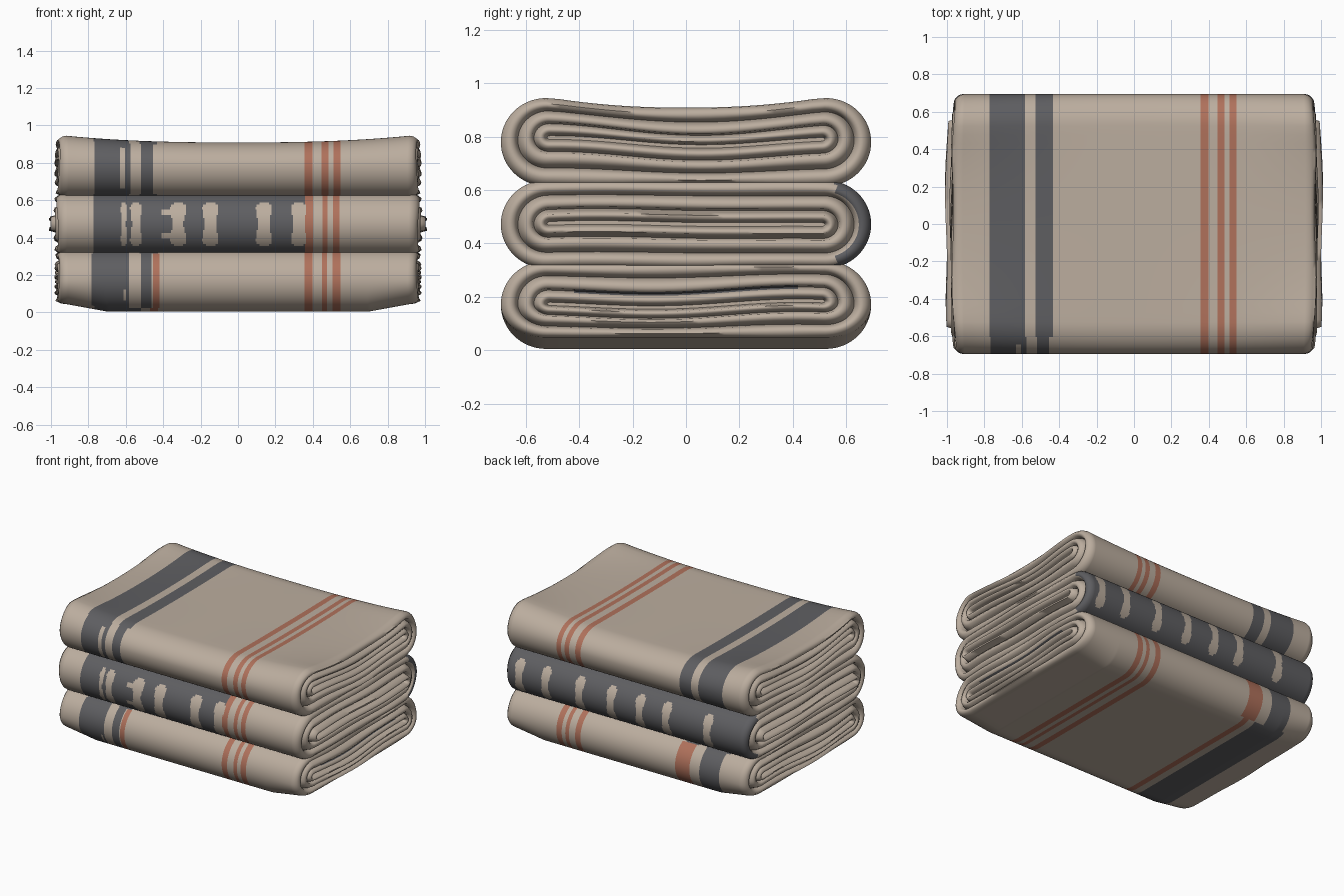
import bpy, bmesh, math

if "Cube" in bpy.data.objects:
    bpy.data.objects.remove(bpy.data.objects["Cube"])

def mat(name, rgb):
    m = bpy.data.materials.new(name)
    m.diffuse_color = (*rgb, 1)
    m.use_nodes = True
    m.node_tree.nodes["Principled BSDF"].inputs["Base Color"].default_value = m.diffuse_color
    return m

MATS = [mat("beige cloth", (0.50, 0.42, 0.345)),
        mat("dark grey stripe", (0.112, 0.112, 0.12)),
        mat("rust stripe", (0.43, 0.165, 0.105))]
BEIGE, DARK, RUST = 0, 1, 2

HALF_W, HALF_H, END_R = 0.694, 0.165, 0.17
CENTRES = [0.17, 0.472, 0.78]
ENDS = [0.98, 0.985, 0.978]
NAMES = ["bottom_towel", "middle_towel", "top_towel"]

# fold layers on each end: (inset from outline, x offset from the end)
LAYERS = [(.004, -.035), (.012, -.022), (.026, -.013), (.042, -.018), (.052, -.035), (.058, -.06),
          (.065, -.035), (.076, -.015), (.092, -.008), (.106, -.018), (.113, -.05),
          (.12, -.025), (.131, -.008), (.143, -.008), (.152, -.03), (.158, -.06)]

RUST_LINES = [(.358, .40), (.45, .48), (.508, .545)]
FRONT_SPOTS = [-.32, -.148, .138, .325]
BACK_SPOTS = [.85, .64, .37, .12, -.11, -.32, -.65]


def within(x, bands):
    return any(a < x < b for a, b in bands)


def spot(x, dz, centres, size=1):
    # waisted oval patch
    t = abs(dz) / .115
    if t > 1:
        return False
    w = size * (.03 + .045 * t * t) * math.sqrt(1 - t ** 3)
    return any(abs(x - c) < w for c in centres)


def colour(i, x, y, z):
    dz = z - CENTRES[i]
    front, back, under = y < -.6, y > .6, dz < -.1
    rust, dark = list(RUST_LINES), [(-.775, -.58), (-.525, -.43)]
    if i == 2 and front:
        dark = [(-.765, -.575), (-.515, -.457)]
        if -.12 < dz < .1 and within(x, [(-.632, -.605)]):
            return BEIGE
    if i == 1:
        if y > .56:
            return BEIGE if spot(x, dz, BACK_SPOTS, .85) else DARK
        if y < -.56:
            dark = [(-.77, .36)]
            slits = spot(x, dz, [-.61], .4) or spot(x, dz, [-.545], .75)
            link = abs(abs(dz) - .06) < .018 and -.41 < x < -.33
            if slits or link or spot(x, dz, FRONT_SPOTS):
                return BEIGE
    if i == 0:
        if back:
            dark, rust = [(-.75, -.59)], rust + [(-.51, -.40)]
        elif front:
            dark, rust = [(-.78, -.585), (-.52, -.465)], rust + [(-.455, -.418)]
            if abs(dz + .08) < .03 and within(x, [(-.615, -.6)]):
                return BEIGE
        elif under:
            dark, rust = [(-.77, -.52)], rust + [(-.47, -.43)]
    if within(x, rust):
        return RUST
    return DARK if within(x, dark) else BEIGE


def section(d):
    # flattened oval outline, inset by d
    h, w = HALF_H - d, HALF_W - d * 1.1
    r = max(END_R - d, .012)
    f, n, m = w - r, 22, 32
    pts = [(-f + 2 * f * k / n, h) for k in range(n)]
    pts += [(f + r * math.cos(a), h * math.sin(a))
            for a in (math.pi / 2 - math.pi * k / m for k in range(m))]
    return pts + [(-y, -z) for y, z in pts]


def place(i, x, y, z, d):
    # sag, raised corners and gentle ripples
    u = z / HALF_H
    end = min(1, abs(x) / .92)
    side = min(1, abs(y) / .5)
    x -= math.copysign(.02 * (abs(y) / HALF_W) ** 4 * max(0, abs(x) - .85) / .13, x)
    if i == 2 and u > 0:
        z += u * (.036 * end ** 2.5 * side ** 2.2 - .036)
    if i == 0 and u < 0:
        z -= u * .04 * min(1, max(0, abs(x) - .7) / .22)
    if d > .02:
        ripple = .009 * math.sin(5 * y + 2 * i) - .008 * math.cos(2 * math.pi * y)
        z += ripple * min(1, d / .1)
        x += math.copysign(.005 * math.sin(9 * y + 3 * i + 12 * z) - .005, x)
    if i == 1 and d > .12:
        x += math.copysign(.023, x)      # innermost fold of the middle towel sticks out
    return (x, y, z + CENTRES[i])


def towel(i):
    bm = bmesh.new()
    end = ENDS[i]
    body = end - .055
    # fine cross-cuts so that stripe edges stay crisp
    xs = [-body + 2 * body * k / 260 for k in range(261)]
    rings = [(-end - o, d) for d, o in reversed(LAYERS)]
    rings += [(x, 0) for x in xs] + [(end + o, d) for d, o in LAYERS]
    loops = [[bm.verts.new(place(i, x, y, z, d)) for y, z in section(d)] for x, d in rings]
    for j in range(len(loops) - 1):
        a, b = loops[j], loops[j + 1]
        n = len(a)
        d = min(rings[j][1], rings[j + 1][1])
        for k in range(n):
            f = bm.faces.new((a[k], b[k], b[(k + 1) % n], a[(k + 1) % n]))
            c = f.calc_center_median()
            if d < .03:
                f.material_index = colour(i, c.x, c.y, c.z)
            elif i == 0 and c.x > 0 and .1 < d < .12 and c.z > CENTRES[0] and abs(c.y) < .42:
                f.material_index = DARK      # dark lining in the fold
    bm.faces.new(loops[0])
    bm.faces.new(loops[-1][::-1])
    bmesh.ops.recalc_face_normals(bm, faces=bm.faces)
    me = bpy.data.meshes.new(NAMES[i])
    bm.to_mesh(me)
    bm.free()
    for m in MATS:
        me.materials.append(m)
    ob = bpy.data.objects.new(NAMES[i], me)
    bpy.context.collection.objects.link(ob)
    bpy.ops.object.select_all(action='DESELECT')
    ob.select_set(True)
    bpy.context.view_layer.objects.active = ob
    bpy.ops.object.shade_smooth_by_angle(angle=math.radians(75))


for i in range(3):
    towel(i)
